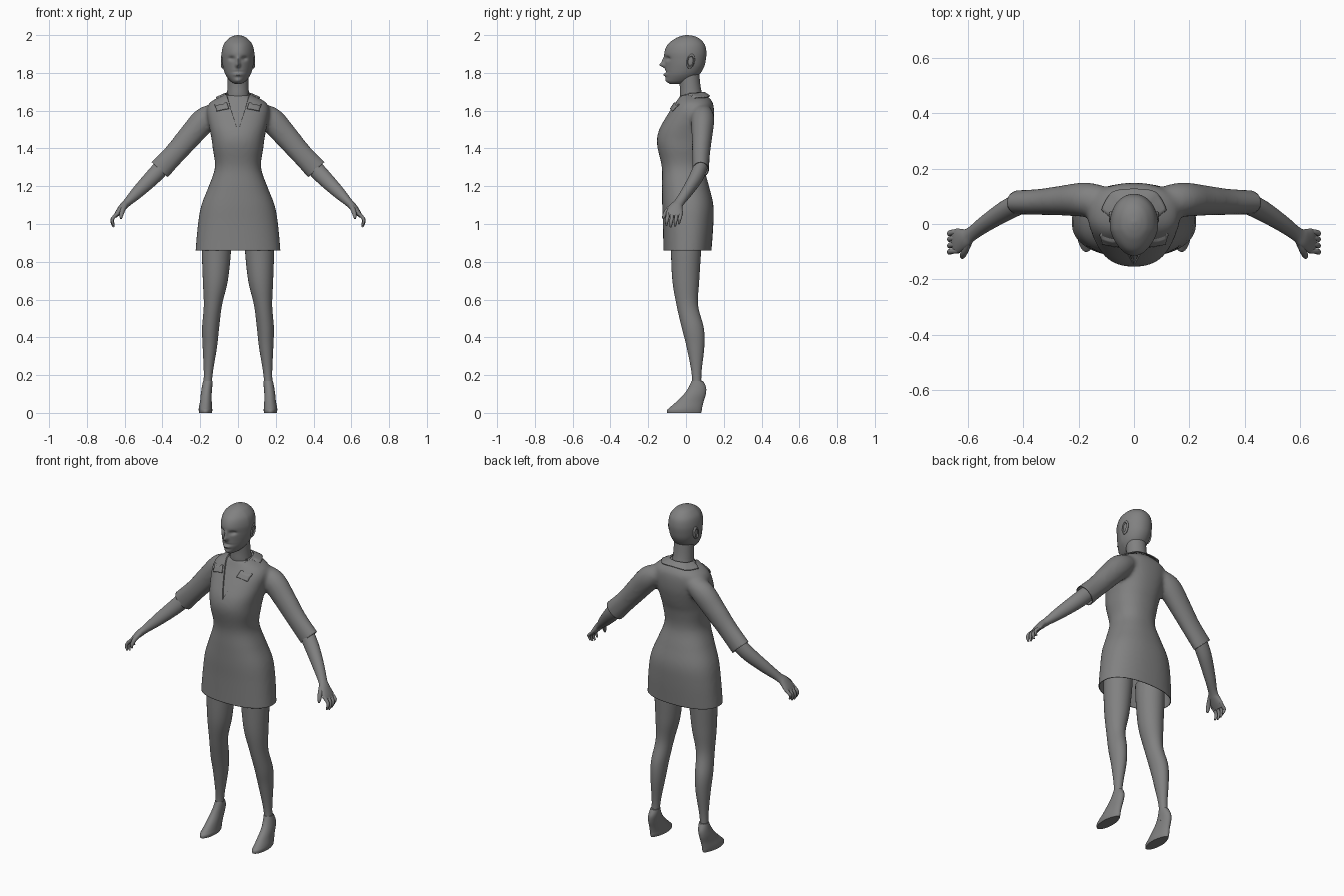
import bpy, bmesh
from math import cos, sin, pi, exp, copysign
from mathutils import Vector, Matrix

if "Cube" in bpy.data.objects:
    bpy.data.objects.remove(bpy.data.objects["Cube"])

grey = bpy.data.materials.new("plain grey")
grey.use_nodes = True
grey.diffuse_color = (0.22, 0.22, 0.22, 1)
grey.node_tree.nodes["Principled BSDF"].inputs["Base Color"].default_value = grey.diffuse_color


def smooth_path(stations, steps):
    """Catmull-Rom interpolation through tuples of any length."""
    pts = [stations[0], *stations, stations[-1]]
    result = []
    for i in range(1, len(pts) - 2):
        for k in range(steps):
            t = k / steps
            result.append([
                b + t * (c - a) / 2 + t * t * (2 * a - 5 * b + 4 * c - d) / 2
                + t ** 3 * (3 * b - a - 3 * c + d) / 2
                for a, b, c, d in zip(*pts[i - 1:i + 3])])
    result.append(list(stations[-1]))
    return result


def add_loft(bm, stations, sides=32, power=2.0, steps=6, level=True):
    """Skin rings of (x, y, z, half width, half depth); level rings lie flat."""
    path = smooth_path(stations, steps)
    centres = [Vector(s[:3]) for s in path]
    rings = []
    for i, (centre, s) in enumerate(zip(centres, path)):
        u, v = Vector((1, 0, 0)), Vector((0, 1, 0))
        if not level:
            tangent = centres[min(i + 1, len(path) - 1)] - centres[max(i - 1, 0)]
            tangent.normalize()
            u = v.cross(tangent).normalized()
            v = tangent.cross(u)
        ring = []
        for k in range(sides):
            c, d = cos(2 * pi * k / sides), sin(2 * pi * k / sides)
            w = copysign(abs(c) ** (2 / power), c) * max(s[3], 0.002)
            h = copysign(abs(d) ** (2 / power), d) * max(s[4], 0.002)
            ring.append(bm.verts.new(centre + u * w + v * h))
        rings.append(ring)
    for low, high in zip(rings, rings[1:]):
        for k in range(sides):
            n = (k + 1) % sides
            bm.faces.new((low[k], low[n], high[n], high[k]))
    bm.faces.new(rings[0][::-1])
    bm.faces.new(rings[-1])


def finish(name, bm, mirror=False):
    """Turn a bmesh into a smooth shaded object, mirrored if wanted."""
    bmesh.ops.recalc_face_normals(bm, faces=bm.faces[:])
    mesh = bpy.data.meshes.new(name)
    bm.to_mesh(mesh)
    bm.free()
    mesh.materials.append(grey)
    mesh.shade_smooth()
    mesh.set_sharp_from_angle(angle=0.8)
    obj = bpy.data.objects.new(name, mesh)
    bpy.context.collection.objects.link(obj)
    if mirror:
        obj.modifiers.new("mirror", 'MIRROR')
    return obj


def loft(name, stations, mirror=False, **options):
    bm = bmesh.new()
    add_loft(bm, stations, **options)
    return finish(name, bm, mirror)


# Dress: body and sleeves fused into one skin
body = [(z, front, back, half) for z, front, back, half in (
    (.8, -.12, .13, .228), (.86, -.12, .135, .225), (1, -.122, .145, .212),
    (1.1, -.126, .145, .194), (1.2, -.127, .122, .155), (1.3, -.128, .098, .122),
    (1.4, -.15, .11, .134), (1.45, -.154, .125, .14), (1.5, -.142, .138, .15),
    (1.55, -.116, .147, .16), (1.61, -.08, .148, .165), (1.65, -.055, .138, .14),
    (1.69, -.035, .1, .06))]
sleeve = [(.09, .08, 1.6, .04, .05), (.17, .088, 1.557, .066, .062),
          (.25, .085, 1.47, .064, .055), (.33, .08, 1.378, .058, .048),
          (.415, .078, 1.288, .061, .044), (.46, .076, 1.24, .062, .044)]
bm = bmesh.new()
add_loft(bm, [(0, (f + b) / 2, z, w, (b - f) / 2) for z, f, b, w in body],
         sides=48, power=2.3)
for side in (-1, 1):
    add_loft(bm, [(side * s[0], *s[1:]) for s in sleeve], level=False)
dress = finish("dress", bm)
remesh = dress.modifiers.new("fuse", 'REMESH')
remesh.mode, remesh.voxel_size = 'VOXEL', 0.01
relax = dress.modifiers.new("relax", 'SMOOTH')
relax.factor, relax.iterations = 0.5, 10
depsgraph = bpy.context.evaluated_depsgraph_get()
bm = bmesh.new()
bm.from_mesh(bpy.data.meshes.new_from_object(dress.evaluated_get(depsgraph)))
bpy.data.objects.remove(dress)


def slice_faces(point, normal, keep):
    faces = [f for f in bm.faces if keep(f.calc_center_median())]
    parts = {e for f in faces for e in (*f.verts, *f.edges, f)}
    bmesh.ops.bisect_plane(bm, geom=list(parts), plane_co=point, plane_no=normal)


def remove_faces(test):
    doomed = [f for f in bm.faces if test(f.calc_center_median())]
    bmesh.ops.delete(bm, geom=doomed, context='FACES')


# Open hem and cuffs
hem = Vector((0, 0, 0.86))
slice_faces(hem, (0, 0, 1), lambda c: c.z < 1)
remove_faces(lambda c: c.z < hem.z)
for side in (-1, 1):
    cuff, along = Vector((side * .415, .078, 1.288)), Vector((side * .68, 0, -.73))
    slice_faces(cuff, along, lambda c: c.x * side > .3)
    remove_faces(lambda c: c.x * side > .3 and (c - cuff).dot(along) > 0)
# Neckline: a V sunk into the chest
v_tip, slope = 1.487, 0.31
for side in (-1, 1):
    slice_faces((0, 0, v_tip), (1, 0, -side * slope),
                lambda c: c.y < 0 and c.z > v_tip - .03 and abs(c.x) < .1)
chest = [f for f in bm.faces for c in [f.calc_center_median()]
         if c.y < 0 and c.z > v_tip and abs(c.x) < slope * (c.z - v_tip)]
bmesh.ops.inset_region(bm, faces=chest, thickness=0.001, depth=-0.007)
dress = finish("dress", bm)
shell = dress.modifiers.new("cloth", 'SOLIDIFY')
shell.thickness, shell.offset = 0.004, -1

# Collar: folded flap around the neck with square front tips
inner = [(0, .098, 1.7), (.05, .08, 1.698), (.066, .035, 1.69),
         (.066, -.015, 1.67), (.058, -.055, 1.64), (.048, -.085, 1.612)]
outer = [(0, .128, 1.68), (.075, .118, 1.676), (.108, .07, 1.668),
         (.116, .02, 1.655), (.118, -.035, 1.63), (.115, -.075, 1.6)]
bm = bmesh.new()
rows = 6
strips = [[bm.verts.new(Vector(a).lerp(Vector(b), j / rows)) for j in range(rows + 1)]
          for a, b in zip(smooth_path(inner, 5), smooth_path(outer, 5))]
for first, second in zip(strips, strips[1:]):
    for j in range(rows):
        bm.faces.new((first[j], first[j + 1], second[j + 1], second[j]))
collar = finish("collar", bm, True)
wrap = collar.modifiers.new("rest on dress", 'SHRINKWRAP')
wrap.target, wrap.wrap_mode, wrap.offset = dress, 'OUTSIDE', 0.008
collar.modifiers.new("thickness", 'SOLIDIFY').thickness = 0.006

# Neck and head
loft("neck", [(0, .042, 1.63, .075, .065), (0, .028, 1.68, .06, .06),
              (0, .022, 1.73, .056, .055), (0, .015, 1.8, .055, .055)])
skull = [(1.742, -.085, -.03, .02), (1.757, -.102, .03, .042), (1.79, -.108, .07, .066),
         (1.83, -.11, .095, .079), (1.87, -.112, .105, .085), (1.91, -.114, .108, .086),
         (1.95, -.097, .099, .076), (1.98, -.06, .073, .052),
         (1.994, -.028, .045, .028), (2, 0, .012, .006)]
bm = bmesh.new()
add_loft(bm, [(0, (f + b) / 2, z, w, (b - f) / 2) for z, f, b, w in skull],
         sides=96, steps=9, power=2.1)
# Face relief: offset x, height, spread x, spread z, push along y
relief = [(.034, 1.876, .015, .011, .014), (0, 1.842, .011, .013, -.028),
          (0, 1.865, .009, .018, -.014), (0, 1.79, .02, .008, -.012),
          (0, 1.805, .03, .006, .004), (0, 1.76, .02, .012, -.006)]
for v in bm.verts:
    v.co.x *= 1 - 2 * max(0, -v.co.y - .02)
    if v.co.y < 0:
        v.co.y += sum(push * exp(-((abs(v.co.x) - x) / sx) ** 2 - ((v.co.z - z) / sz) ** 2)
                      for x, z, sx, sz, push in relief)
finish("head", bm)

# Ears: flattened shells with a hollow
bm = bmesh.new()
bmesh.ops.create_uvsphere(bm, u_segments=32, v_segments=24, radius=1)
for v in bm.verts:
    if v.co.x > 0 and v.co.yz.length < 0.65:
        v.co.x -= 0.7
bm.transform(Matrix.Translation((.081, .024, 1.862)) @ Matrix.Rotation(-.2, 4, 'X')
             @ Matrix.Diagonal((.012, .022, .04, 1)))
finish("ear", bm, True)

# Forearm flowing into the palm
loft("forearm_and_palm", [
    (.38, .085, 1.325, .044, .037), (.45, .055, 1.25, .042, .037),
    (.53, .005, 1.17, .033, .03), (.585, -.035, 1.115, .022, .026),
    (.61, -.052, 1.09, .02, .035), (.635, -.06, 1.06, .015, .044),
    (.65, -.062, 1.04, .01, .041)], mirror=True, level=False)

# Curled fingers and thumb
for name, y, drop in (("index_finger", -.096, .004), ("middle_finger", -.073, -.004),
                      ("ring_finger", -.05, 0), ("little_finger", -.029, .012)):
    loft(name, [(.632, y, 1.06, .01, .01), (.659, y - .002, 1.035, .009, .01),
                (.666, y - .006, 1.012 + drop, .008, .009),
                (.658, y - .008, .988 + drop, .005, .005)],
         mirror=True, level=False, sides=12)
loft("thumb", [(.598, -.065, 1.1, .015, .015), (.611, -.098, 1.072, .013, .013),
               (.618, -.115, 1.045, .01, .01), (.619, -.121, 1.028, .005, .005)],
     mirror=True, level=False, sides=12)

# Legs
loft("leg", [(.112, 0, .96, .075, .085), (.114, 0, .86, .077, .08),
             (.12, -.001, .7, .066, .071), (.133, .007, .57, .048, .057),
             (.145, .036, .45, .045, .058), (.149, .05, .35, .038, .047),
             (.158, .056, .2, .023, .025), (.164, .058, .1, .024, .028)], mirror=True)

# Wedge shoes, narrower at the heel
bm = bmesh.new()
add_loft(bm, [(.172, -.01, 0, .034, .09), (.172, -.008, .015, .036, .092),
              (.172, .001, .03, .035, .085), (.17, .0215, .06, .032, .0715),
              (.168, .0475, .1, .03, .0575), (.164, .06, .135, .028, .046),
              (.16, .06, .17, .025, .03)])
for v in bm.verts:
    v.co.x = .17 + (v.co.x - .17) * (1 - 2.5 * max(0, v.co.y) * max(0, 1 - v.co.z / .15))
finish("wedge_shoe", bm, True)
